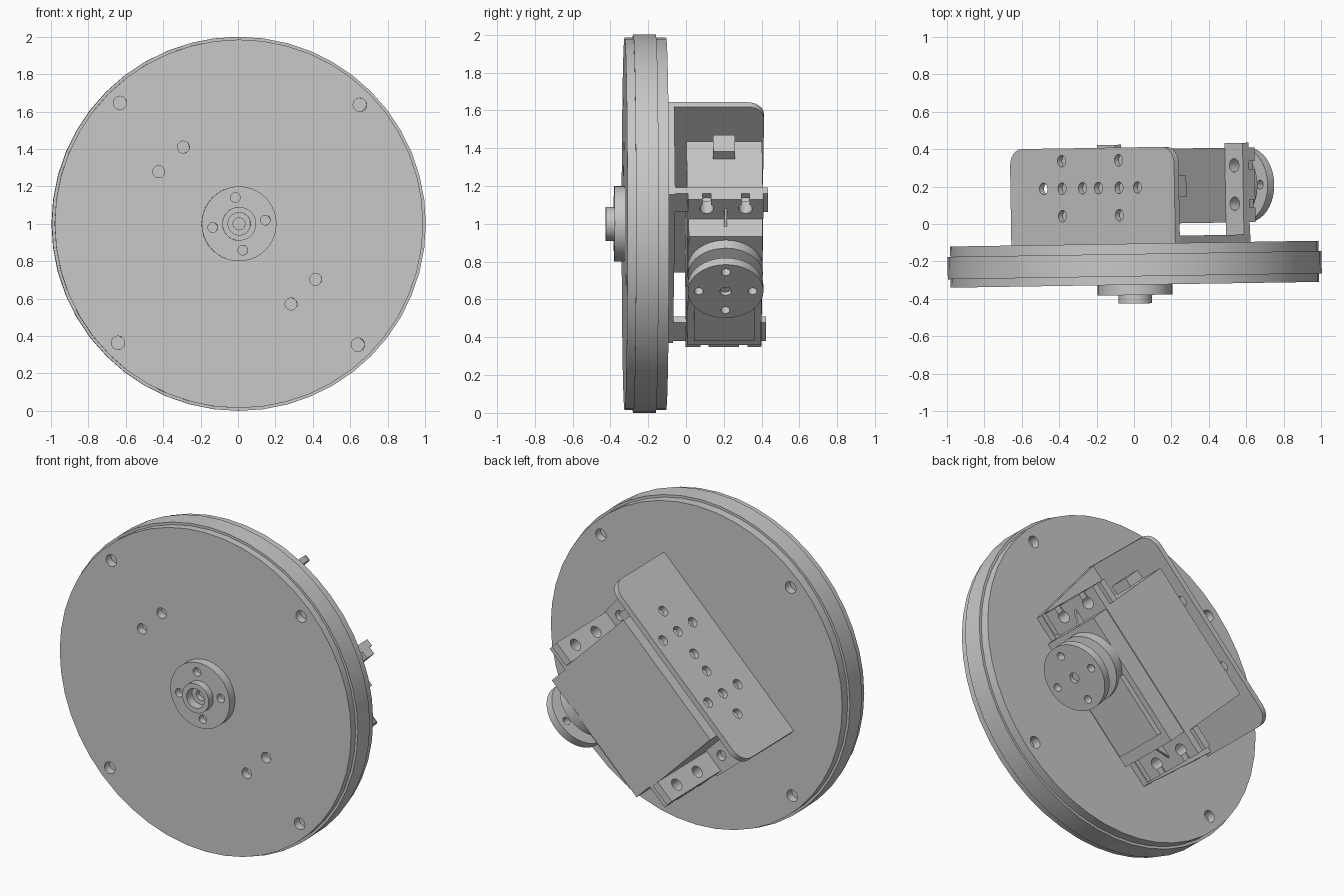
import bpy, bmesh, math
from mathutils import Matrix, Vector

cube = bpy.data.objects.get("Cube")
if cube:
    bpy.data.objects.remove(cube, do_unlink=True)

# One plain grey for the whole assembly
grey = bpy.data.materials.new("plain_grey")
grey.use_nodes = True
COLOUR = (0.58, 0.58, 0.58, 1)
grey.diffuse_color = COLOUR
grey.node_tree.nodes["Principled BSDF"].inputs["Base Color"].default_value = COLOUR

# Frames: WHEEL has local z pointing to the front; SERVO has x along the servo,
# y to the back, and z away from the horn; HORN is SERVO with z along the shaft
BASE = Matrix.Rotation(math.radians(0.9), 4, 'Z') @ Matrix.Translation((0, 0, 1))
WHEEL = BASE @ Matrix.Rotation(math.radians(90), 4, 'X')
SERVO = BASE @ Matrix.Rotation(math.radians(-45), 4, 'Y')
SHAFT = (0.18, 0.2)
HORN = SERVO @ Matrix.Translation((*SHAFT, 0)) @ Matrix.Rotation(math.pi, 4, 'X')


def add_box(bm, u, y, v):
    """Box from ranges along the servo, to the back, and along the shaft."""
    size = Vector((u[1] - u[0], y[1] - y[0], v[1] - v[0]))
    mid = Vector(((u[0] + u[1]) / 2, (y[0] + y[1]) / 2, -(v[0] + v[1]) / 2))
    bmesh.ops.create_cube(bm, size=1, matrix=Matrix.Translation(mid) @ Matrix.Diagonal((*size, 1)))


def add_rod(bm, centre, radius, depth, axis='Z'):
    turn = Matrix.Rotation(math.pi / 2, 4, 'X') if axis == 'Y' else Matrix.Identity(4)
    bmesh.ops.create_cone(bm, cap_ends=True, segments=20, radius1=radius, radius2=radius,
                          depth=depth, matrix=Matrix.Translation(centre) @ turn)


def add_prism(bm, outline, offset):
    face = bm.faces.new([bm.verts.new(p) for p in outline])
    out = bmesh.ops.extrude_face_region(bm, geom=[face])
    bmesh.ops.translate(bm, vec=offset, verts=[g for g in out["geom"] if isinstance(g, bmesh.types.BMVert)])


def add_lathe(bm, profile, segments):
    """Solid of revolution round local z; profile is (radius, height)."""
    verts = [bm.verts.new((r, 0, h)) for r, h in profile]
    edges = [bm.edges.new(pair) for pair in zip(verts, verts[1:])]
    bmesh.ops.spin(bm, geom=verts + edges, cent=(0, 0, 0), axis=(0, 0, 1),
                   angle=math.tau, steps=segments, use_duplicate=False)
    bmesh.ops.remove_doubles(bm, verts=bm.verts, dist=1e-5)


def make(name, bm, frame):
    bmesh.ops.recalc_face_normals(bm, faces=bm.faces)
    bm.transform(frame)
    mesh = bpy.data.meshes.new(name)
    bm.to_mesh(mesh)
    bm.free()
    mesh.materials.append(grey)
    ob = bpy.data.objects.new(name, mesh)
    bpy.context.collection.objects.link(ob)
    return ob


def cut(ob, bm, frame):
    """Subtract the cutter mesh and bake the result."""
    cutter = make(ob.name + "_cutter", bm, frame)
    cutter.hide_render = True
    mod = ob.modifiers.new("holes", 'BOOLEAN')
    mod.operation, mod.solver, mod.object = 'DIFFERENCE', 'EXACT', cutter
    graph = bpy.context.evaluated_depsgraph_get()
    mesh = bpy.data.meshes.new_from_object(ob.evaluated_get(graph))
    ob.modifiers.clear()
    ob.data = mesh
    bpy.data.objects.remove(cutter, do_unlink=True)


def smooth(ob):
    bpy.ops.object.select_all(action='DESELECT')
    ob.select_set(True)
    bpy.context.view_layer.objects.active = ob
    bpy.ops.object.shade_smooth_by_angle(angle=math.radians(30))


# Wheel disc with a raised tread band and blind bolt holes
FRONT, BACK = 0.325, 0.105
bm = bmesh.new()
add_lathe(bm, [(0, FRONT), (0.985, FRONT), (0.985, 0.28), (1, 0.28), (1, 0.16),
               (0.985, 0.16), (0.985, BACK), (0, BACK)], 48)
wheel = make("wheel_disc", bm, WHEEL)
bm = bmesh.new()
for k in range(4):
    a = math.radians(45 + 90 * k)
    for face in (FRONT, BACK):
        add_rod(bm, (0.907 * math.cos(a - 0.008), 0.907 * math.sin(a - 0.008), face), 0.036, 0.1)
for side in (1, -1):
    for step in (0.08, -0.106):
        p = Vector((side * 0.5 + step, -side * 0.5 + step)) / math.sqrt(2)
        add_rod(bm, (p.x, p.y, FRONT), 0.032, 0.1)
cut(wheel, bm, WHEEL)

# Front hub with stepped bore
bm = bmesh.new()
add_lathe(bm, [(0, 0.32), (0.2, 0.32), (0.2, 0.38), (0.09, 0.38), (0.09, 0.425),
               (0.06, 0.425), (0.06, 0.37), (0.032, 0.37), (0.032, 0.34), (0, 0.34)], 40)
hub = make("front_hub", bm, WHEEL)
bm = bmesh.new()
for k in range(4):
    a = math.radians(8 + 90 * k)
    add_rod(bm, (0.142 * math.cos(a), 0.142 * math.sin(a), 0.38), 0.026, 0.08)
cut(hub, bm, WHEEL)

# Bracket side plate with rounded outer corners and hole pattern
bm = bmesh.new()
R = 0.09
outline = [(-0.63, -0.105), (0.61, -0.105)]
for cx, start in ((0.61 - R, 0), (-0.63 + R, 90)):
    for k in range(7):
        a = math.radians(start + 15 * k)
        outline.append((cx + R * math.cos(a), 0.41 - R + R * math.sin(a)))
add_prism(bm, [(x, y, 0.30) for x, y in outline], (0, 0, -0.035))
side_plate = make("bracket_side_plate", bm, SERVO)
bm = bmesh.new()
for u in (-0.38, -0.24, -0.085, 0.035, 0.19, 0.33):
    for dy in ((0,) if abs(abs(u + 0.025) - 0.215) > 0.01 else (-0.147, 0, 0.147)):
        add_rod(bm, (u, 0.195 + dy, 0.28), 0.031, 0.2)
cut(side_plate, bm, SERVO)

# Bracket base against the disc
bm = bmesh.new()
add_prism(bm, [(-0.62, -0.106, 0.29), (0.61, -0.106, 0.29),
               (0.55, -0.106, -0.33), (-0.56, -0.106, -0.33)], (0, 0.04, 0))
base = make("bracket_base", bm, SERVO)
bm = bmesh.new()
for u in (-0.485, 0.485):
    add_rod(bm, (u, -0.07, -0.21), 0.03, 0.2, 'Y')
cut(base, bm, SERVO)

# Bracket tabs and slotted servo ears at both ends
ears = []
for side, word in ((1, "upper"), (-1, "lower")):
    span = sorted((side * 0.415, side * 0.55))
    bm = bmesh.new()
    add_box(bm, span, (-0.07, 0.425), (0.28, 0.325))
    tab = make(word + "_bracket_tab", bm, SERVO)
    bm = bmesh.new()
    add_box(bm, sorted((side * 0.40, side * 0.55)), (0, 0.4), (0.325, 0.37))
    ear = make(word + "_servo_ear", bm, SERVO)
    for ob in (tab, ear):
        bm = bmesh.new()
        for y in (0.1, 0.305):
            add_rod(bm, (side * 0.484, y, -0.33), 0.036, 0.3)
        cut(ob, bm, SERVO)
    bm = bmesh.new()
    for y in (0.1, 0.305):
        add_box(bm, sorted((side * 0.50, side * 0.6)), (y - 0.022, y + 0.022), (0.3, 0.4))
    cut(ear, bm, SERVO)
    # Stiffening rib between ear and case
    bm = bmesh.new()
    add_prism(bm, [(side * 0.40, 0.193, -0.36), (side * 0.50, 0.193, -0.36),
                   (side * 0.40, 0.193, -0.43)], (0, 0.014, 0))
    make(word + "_ear_rib", bm, SERVO)
    ears += [tab, ear]

# Servo case, cover and cable exit
for name, u, y, v in (
        ("servo_case", (-0.415, 0.415), (0, 0.4), (-0.2, 0.37)),
        ("servo_cover", (-0.405, 0.405), (0.005, 0.395), (0.36, 0.5)),
        ("gear_housing", (-0.34, 0.05), (0.04, 0.36), (0.49, 0.535)),
        ("cable_exit", (0.41, 0.47), (0.14, 0.255), (-0.195, -0.07))):
    bm = bmesh.new()
    add_box(bm, u, y, v)
    make(name, bm, SERVO)

# Shaft boss, neck and horn disc
bm = bmesh.new()
add_lathe(bm, [(0, 0.49), (0.198, 0.49), (0.198, 0.56), (0.1, 0.575), (0.1, 0.645), (0, 0.645)], 40)
boss = make("shaft_boss", bm, HORN)
bm = bmesh.new()
add_lathe(bm, [(0, 0.635), (0.2, 0.635), (0.2, 0.685), (0.03, 0.685), (0.03, 0.66), (0, 0.66)], 40)
horn = make("servo_horn", bm, HORN)
bm = bmesh.new()
for k in range(4):
    a = k * math.pi / 2
    add_rod(bm, (0.142 * math.cos(a), 0.142 * math.sin(a), 0.66), 0.024, 0.2)
cut(horn, bm, HORN)

for ob in [wheel, hub, side_plate, base, boss, horn] + ears:
    smooth(ob)
